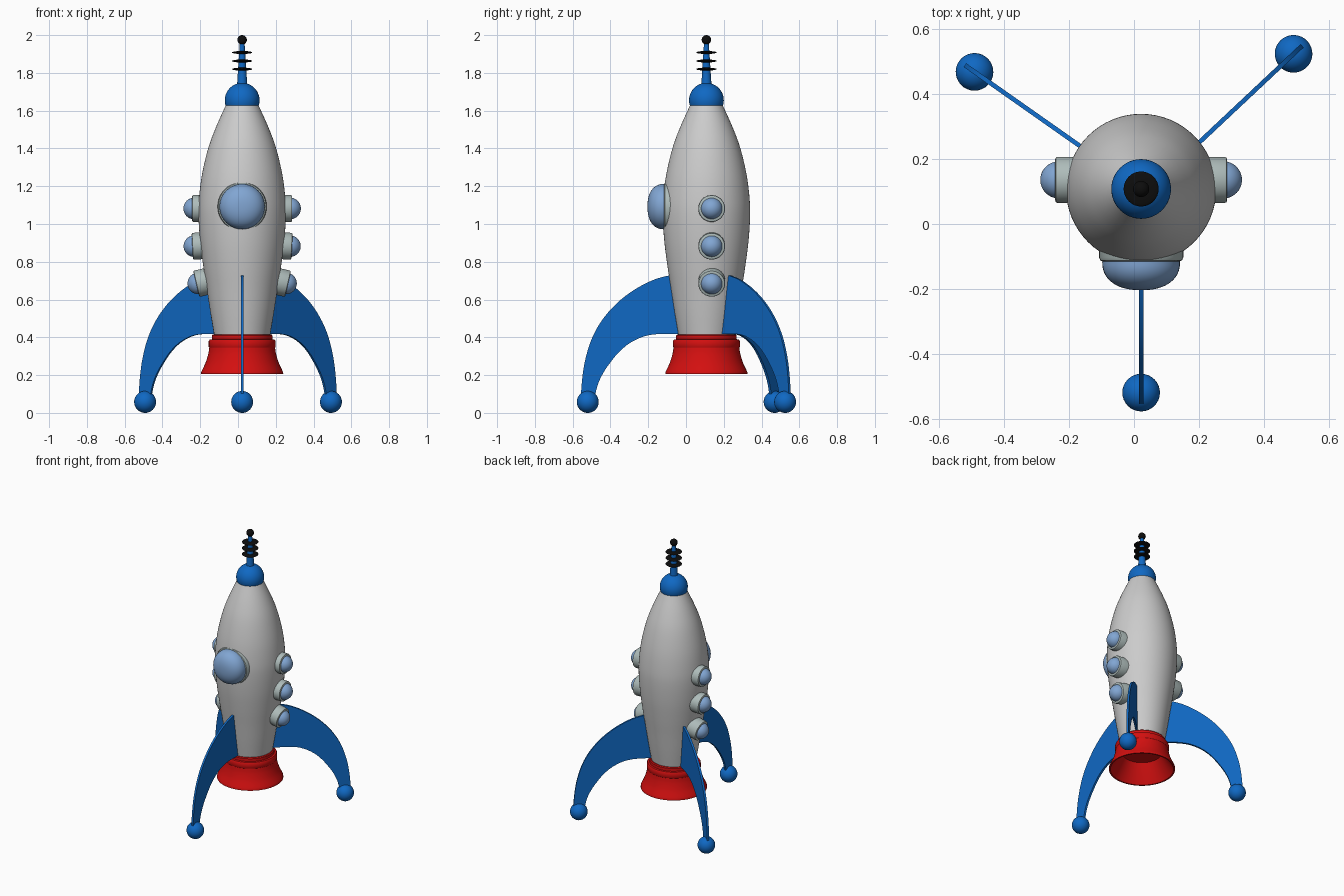
import bpy, bmesh, math
from mathutils import Matrix, Vector

if "Cube" in bpy.data.objects:
    bpy.data.objects.remove(bpy.data.objects["Cube"])

AX, AY = 0.022, 0.108          # rocket axis


def material(name, rgb):
    m = bpy.data.materials.new(name)
    m.diffuse_color = (*rgb, 1)
    m.use_nodes = True
    m.node_tree.nodes["Principled BSDF"].inputs["Base Color"].default_value = m.diffuse_color
    return m


BLUE = material("blue", (0.005, 0.14, 0.55))
RED = material("red", (0.65, 0.005, 0.005))
GLASS = material("glass", (0.22, 0.38, 0.65))
FRAME = material("frame", (0.42, 0.5, 0.49))
BLACK = material("black", (0.004, 0.004, 0.004))


def finish(bm, name, mat, matrix):
    bmesh.ops.recalc_face_normals(bm, faces=bm.faces)
    me = bpy.data.meshes.new(name)
    bm.to_mesh(me)
    bm.free()
    ob = bpy.data.objects.new(name, me)
    bpy.context.collection.objects.link(ob)
    ob.matrix_world = matrix
    if mat:
        me.materials.append(mat)
    bpy.ops.object.select_all(action='DESELECT')
    ob.select_set(True)
    bpy.context.view_layer.objects.active = ob
    bpy.ops.object.shade_smooth_by_angle(angle=math.radians(35))
    return ob


def curve(points, n=5):
    """Smooth curve through the points."""
    p = [Vector(q) for q in points]
    p = [2 * p[0] - p[1]] + p + [2 * p[-1] - p[-2]]
    out = []
    for a, b, c, d in zip(p, p[1:], p[2:], p[3:]):
        for i in range(n):
            t = i / n
            out.append(0.5 * (2 * b + (c - a) * t + (2 * a - 5 * b + 4 * c - d) * t * t
                              + (3 * b - a - 3 * c + d) * t ** 3))
    return out + [p[-2]]


def arc(r, h, z0=0.0, start=0.0, power=2.0, n=12):
    """Dome profile from the rim (start angle) up to the pole."""
    pts = []
    for i in range(n + 1):
        a = start + (math.pi / 2 - start) * i / n
        c, s = max(math.cos(a), 0), math.sin(a)
        e = 2 / power
        pts.append((r * c ** e, z0 + math.copysign(h * abs(s) ** e, s)))
    return pts


def lathe(name, profile, mat, matrix, seg=48):
    """Spin (radius, height) points; ends are closed to the axis."""
    profile = [tuple(q) for q in profile]
    if profile[0][0] > 1e-4:
        profile.insert(0, (0, profile[0][1]))
    if profile[-1][0] > 1e-4:
        profile.append((0, profile[-1][1]))
    bm = bmesh.new()
    vs = [bm.verts.new((r, 0, z)) for r, z in profile]
    es = [bm.edges.new(e) for e in zip(vs, vs[1:])]
    bmesh.ops.spin(bm, geom=vs + es, cent=(0, 0, 0), axis=(0, 0, 1),
                   angle=2 * math.pi, steps=seg)
    bmesh.ops.remove_doubles(bm, verts=bm.verts, dist=1e-4)
    return finish(bm, name, mat, matrix)


axis = Matrix.Translation((AX, AY, 0))
T = Matrix.Translation

# hull
lathe("hull", curve([(.148, .41), (.168, .53), (.187, .655), (.205, .77), (.222, .9), (.231, 1.03),
                     (.229, 1.13), (.213, 1.26), (.18, 1.4), (.14, 1.51), (.086, 1.63)]),
      None, axis, 64)

# engine nozzle, hollow underneath
lathe("nozzle", [(.13, .33), (.165, .27), (.208, .205), (.218, .205), (.217, .215)]
      + curve([(.215, .22), (.194, .265), (.18, .31), (.174, .345)])
      + [(.177, .35), (.177, .38), (.172, .388), (.16, .39), (.16, .41), (.155, .416)],
      RED, axis, 64)

# nose and antenna
lathe("nose", arc(.092, .092, 1.655, -.33, n=18), BLUE, axis)
lathe("antenna", [(.028, 1.72), (.012, 1.97)], BLUE, axis, 24)
lathe("antenna_tip", arc(.025, .025, 1.975, -math.pi / 2, n=16), BLACK, axis, 24)
for i, z in enumerate((1.82, 1.863, 1.908)):
    lathe(f"antenna_ring_{i + 1}", arc(.054, .008, z, -math.pi / 2, n=12), BLACK, axis, 32)


# fins with ball feet
def fin(name, angle, offset=0.0):
    m = axis @ Matrix.Rotation(math.radians(angle), 4, 'Z') @ T((0, -offset, 0))
    outer = curve([(.16, .735), (.2, .727), (.27, .708), (.351, .67), (.43, .618), (.499, .556),
                   (.56, .48), (.606, .395), (.637, .3), (.654, .21), (.663, .115), (.664, .06)], 3)
    inner = curve([(.12, .417), (.17, .417), (.22, .418), (.27, .416), (.33, .405), (.4, .373),
                   (.46, .325), (.51, .265), (.547, .21), (.573, .155), (.588, .1), (.597, .06)], 3)
    bm = bmesh.new()
    rows = [[bm.verts.new((r, y, z)) for r, z, y in
             ((*a, -.007), (*b, -.007), (*b, .007), (*a, .007))] for a, b in zip(outer, inner)]
    for p, q in zip(rows, rows[1:]):
        for k in range(4):
            j = (k + 1) % 4
            bm.faces.new((p[k], p[j], q[j], q[k]))
    bm.faces.new(rows[0])
    bm.faces.new(rows[-1])
    finish(bm, name + "_fin", BLUE, m)
    lathe(name + "_foot", arc(.058, .058, .058, -math.pi / 2, n=20), BLUE, m @ T((.628, 0, 0)), 32)


fin("front", -90)
fin("right", 43.2, .018)
fin("left", 144.9)


# portholes: frame plus glass dome, local z points outward
def porthole(name, matrix, r, depth, glass):
    b = r * .1
    lathe(name + "_frame", [(r, -depth), (r, -b), (r - b * .3, -b * .3), (r - b, 0)],
          FRAME, matrix, 40)
    lathe(name + "_glass", glass, GLASS, matrix, 40)


for side, s in (("right", 1), ("left", -1)):
    for i, (z, x, tilt) in enumerate(((1.082, .265, 0), (.882, .264, 3), (.683, .243, 13))):
        m = T((AX + s * x, .136, z)) @ Matrix.Rotation(s * math.radians(90 + tilt), 4, 'Y')
        porthole(f"{side}_porthole_{i + 1}", m, .071, .08, arc(.057, .057, -.011))

front = T((AX, AY - .224, 1.092)) @ Matrix.Rotation(math.radians(90), 4, 'X')
porthole("front_window", front, .13, .08, arc(.12, .088, 0, power=2.3, n=18))
